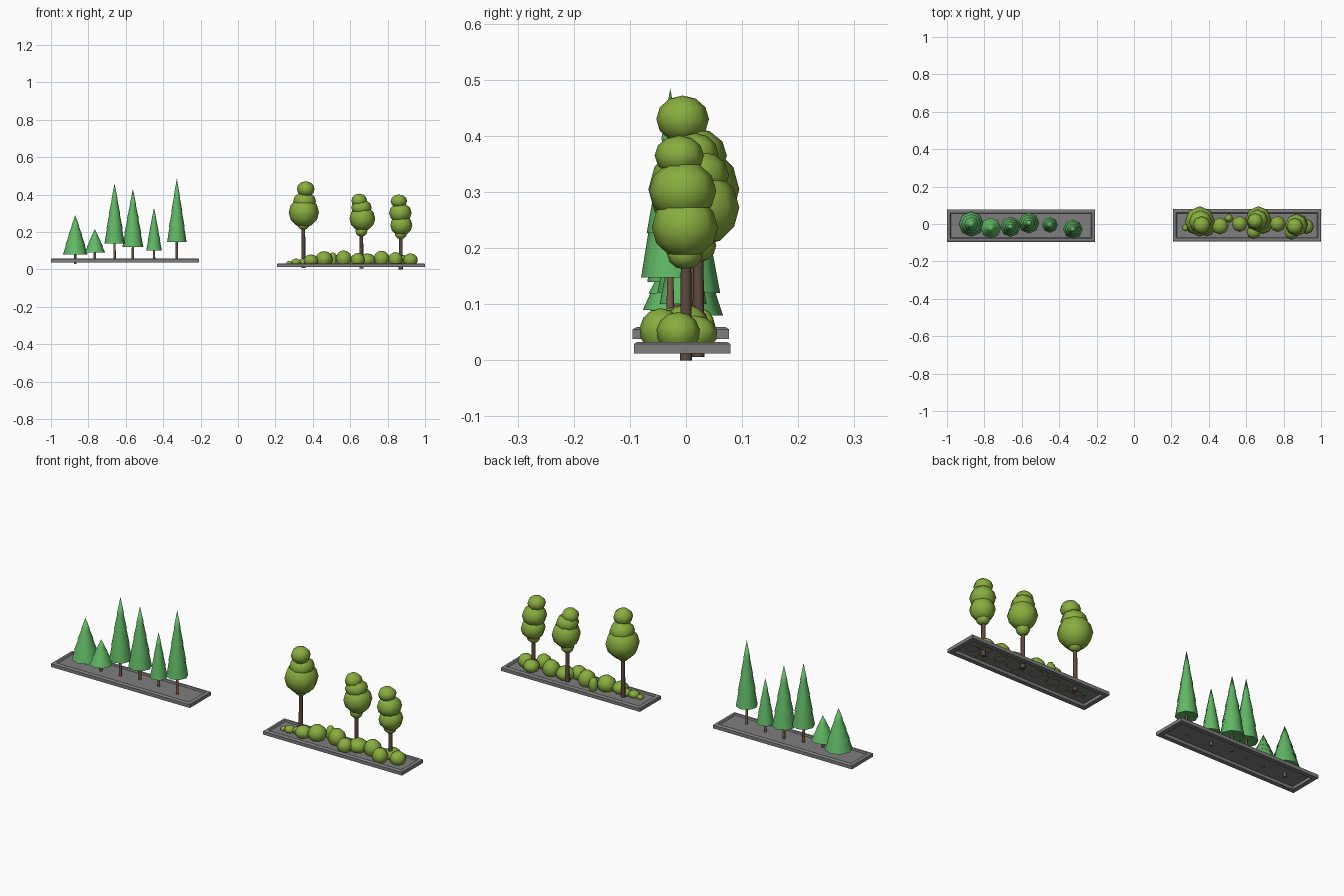
import bpy, bmesh, math

if "Cube" in bpy.data.objects:
    bpy.data.objects.remove(bpy.data.objects["Cube"], do_unlink=True)


def material(name, rgb):
    m = bpy.data.materials.new(name)
    m.use_nodes = True
    m.diffuse_color = (*rgb, 1)
    m.node_tree.nodes["Principled BSDF"].inputs["Base Color"].default_value = (*rgb, 1)
    return m


stone = material("grey stone", (0.21, 0.21, 0.215))
pine = material("conifer green", (0.12, 0.48, 0.13))
leaf = material("olive green", (0.25, 0.42, 0.05))
bark = material("dark bark", (0.11, 0.07, 0.05))
red_bark = material("reddish bark", (0.22, 0.11, 0.075))


def finish(name, bm, mat, smooth=True):
    mesh = bpy.data.meshes.new(name)
    bm.to_mesh(mesh)
    bm.free()
    ob = bpy.data.objects.new(name, mesh)
    bpy.context.collection.objects.link(ob)
    mesh.materials.append(mat)
    if smooth:
        bpy.ops.object.select_all(action="DESELECT")
        ob.select_set(True)
        bpy.context.view_layer.objects.active = ob
        bpy.ops.object.shade_smooth_by_angle(angle=math.radians(50))
    return ob


def lathe(bm, profile, x, y, sides=8):
    """Turn (radius, height) points, bottom to top, around a vertical axis."""
    rings = []
    for r, z in profile:
        if r < 1e-5:
            rings.append([bm.verts.new((x, y, z))] * sides)
        else:
            turn = [math.tau * i / sides for i in range(sides)]
            rings.append([bm.verts.new((x + r * math.cos(a), y + r * math.sin(a), z)) for a in turn])
    for low, high in zip(rings, rings[1:]):
        for i in range(sides):
            j = (i + 1) % sides
            corners = list(dict.fromkeys((low[i], low[j], high[j], high[i])))
            bm.faces.new(corners)


def ball(r, rz, z, start=-90, rows=6):
    angles = [math.radians(start + (90 - start) * i / rows) for i in range(rows + 1)]
    return [(r * math.cos(a), z + rz * math.sin(a)) for a in angles]


def trunk(name, x, y, bottom, top, r, mat):
    bm = bmesh.new()
    lathe(bm, [(0, bottom), (r, bottom), (r * 0.8, top), (0, top)], x, y)
    finish(name, bm, mat)


# Planter: bevelled frame around a thin recessed floor
def planter(name, cx, cy, z):
    section = [(0.022, 0), (0, 0), (0, 0.017), (0.006, 0.021), (0.017, 0.021), (0.022, 0.016)]
    hx, hy = 0.396, 0.086
    corners = [(-1, -1), (1, -1), (1, 1), (-1, 1)]

    bm = bmesh.new()
    loops = [[bm.verts.new((cx + sx * (hx - d), cy + sy * (hy - d), z + h)) for sx, sy in corners]
             for d, h in section]
    for a, b in zip(loops, loops[1:] + loops[:1]):
        for i in range(4):
            j = (i + 1) % 4
            bm.faces.new((a[i], a[j], b[j], b[i]))
    bmesh.ops.recalc_face_normals(bm, faces=bm.faces)
    finish(name + "_frame", bm, stone, smooth=False)

    bm = bmesh.new()
    bm.faces.new([bm.verts.new((cx + sx * (hx - 0.02), cy + sy * (hy - 0.02), z + 0.015))
                  for sx, sy in corners])
    finish(name + "_floor", bm, stone, smooth=False)


planter("conifer_planter", -0.604, -0.009, 0.038)
planter("leafy_planter", 0.604, -0.007, 0.012)

# Conifers: x, y, trunk foot, foliage bottom, tip, radius
conifers = [
    (-0.87, 0.0, 0.028, 0.08, 0.29, 0.066),
    (-0.765, -0.022, 0.05, 0.09, 0.215, 0.055),
    (-0.66, -0.015, 0.05, 0.14, 0.46, 0.054),
    (-0.562, 0.005, 0.045, 0.12, 0.43, 0.056),
    (-0.449, -0.005, 0.036, 0.1, 0.33, 0.042),
    (-0.327, -0.028, 0.05, 0.148, 0.485, 0.052),
]
tiers = [(0, 0.03), (1, 0), (0.74, 0.25), (0.81, 0.235), (0.5, 0.5),
         (0.57, 0.485), (0.26, 0.74), (0.31, 0.73), (0, 1)]
for n, (x, y, foot, low, tip, r) in enumerate(conifers, 1):
    trunk(f"conifer_trunk_{n}", x, y, foot, low + 0.03, 0.007, red_bark)
    bm = bmesh.new()
    lathe(bm, [(r * a, low + (tip - low) * t) for a, t in tiers], x, y)
    finish(f"conifer_foliage_{n}", bm, pine)

# Leafy trees: x, y, trunk foot, then crown lumps (dx, dy, z, radius, half height)
leafy = [
    (0.35, 0.012, 0.009, [(0, 0, 0.24, 0.032, 0.028), (0.002, 0.002, 0.305, 0.081, 0.08),
                          (0.006, 0, 0.365, 0.061, 0.05), (0.012, -0.018, 0.43, 0.047, 0.042)]),
    (0.66, 0.022, 0.006, [(0, 0, 0.205, 0.032, 0.03), (0.005, 0.004, 0.272, 0.069, 0.068),
                          (0, 0, 0.33, 0.055, 0.045), (-0.012, -0.006, 0.368, 0.042, 0.037)]),
    (0.87, 0.0, 0.0, [(0, -0.002, 0.19, 0.032, 0.028), (0.003, -0.002, 0.237, 0.059, 0.056),
                      (-0.002, -0.006, 0.302, 0.06, 0.054), (-0.01, -0.012, 0.365, 0.044, 0.036)]),
]
for n, (x, y, foot, lumps) in enumerate(leafy, 1):
    trunk(f"leafy_trunk_{n}", x, y, foot, lumps[0][2] + 0.02, 0.011, bark)
    bm = bmesh.new()
    for dx, dy, z, r, rz in lumps:
        lathe(bm, ball(r, rz, z), x + dx, y + dy)
    finish(f"leafy_crown_{n}", bm, leaf)

# Bushes: open-bottomed lumps that poke through the floor (x, y, radius, top)
bushes = [
    (0.275, -0.02, 0.017, 0.045), (0.31, -0.02, 0.027, 0.058), (0.35, -0.012, 0.024, 0.06),
    (0.39, -0.025, 0.04, 0.08), (0.46, -0.011, 0.046, 0.098), (0.507, 0.03, 0.023, 0.092),
    (0.565, 0.0, 0.043, 0.102), (0.64, -0.042, 0.038, 0.088), (0.69, -0.005, 0.047, 0.086),
    (0.768, 0.0, 0.043, 0.1), (0.842, -0.045, 0.038, 0.093), (0.87, 0.016, 0.04, 0.08),
    (0.922, -0.014, 0.039, 0.086),
]
for n, (x, y, r, top) in enumerate(bushes, 1):
    bm = bmesh.new()
    middle = 0.024 + (top - 0.024) * 0.42
    lathe(bm, ball(r, top - middle, middle, start=-46, rows=5), x, y)
    finish(f"bush_{n}", bm, leaf)
